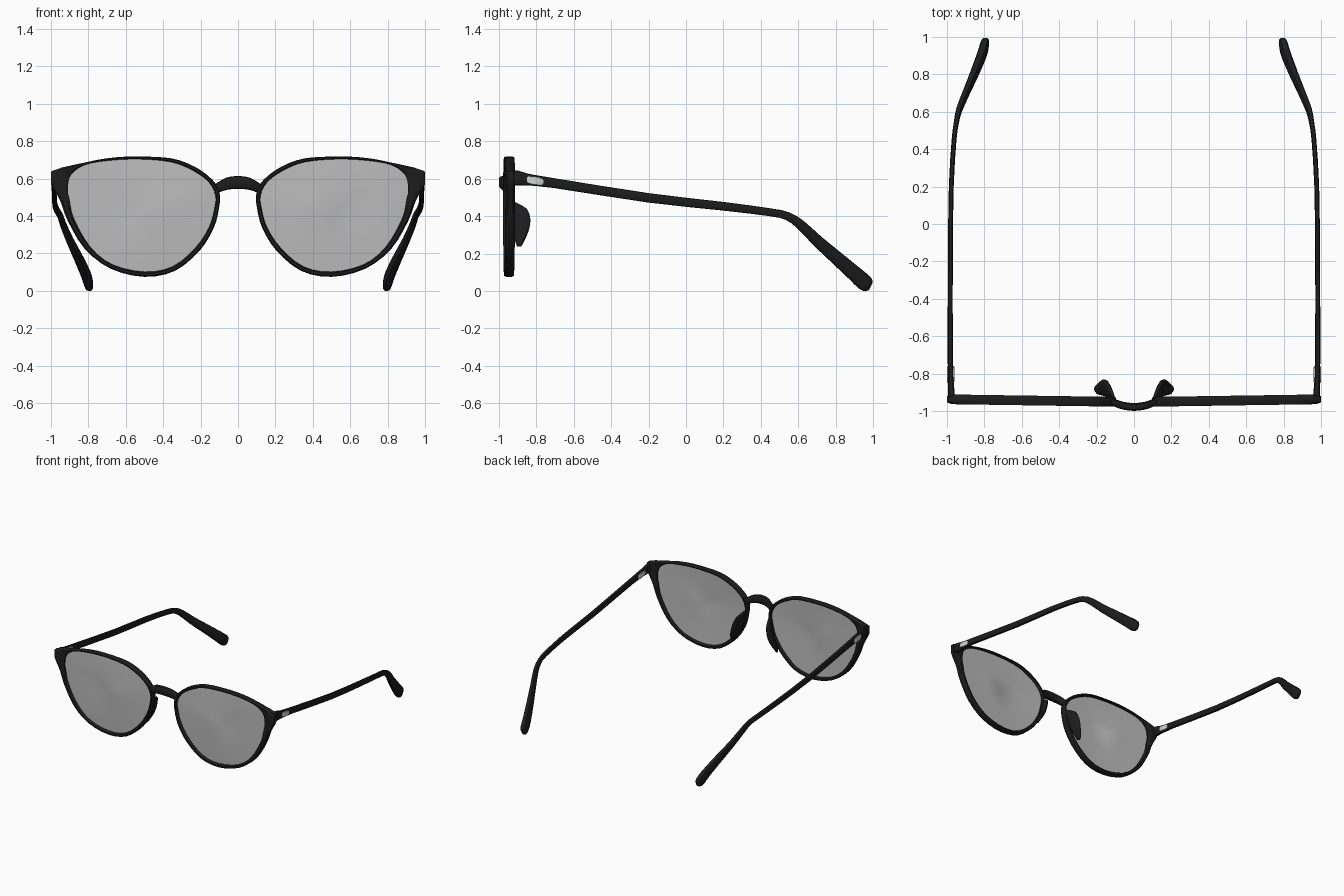
import bpy, bmesh, math
from mathutils import Vector

if "Cube" in bpy.data.objects:
    bpy.data.objects.remove(bpy.data.objects["Cube"])


def material(name, rgb):
    m = bpy.data.materials.new(name)
    m.diffuse_color = (*rgb, 1)
    m.use_nodes = True
    m.node_tree.nodes["Principled BSDF"].inputs["Base Color"].default_value = m.diffuse_color
    return m


BLACK = material("black_plastic", (0.012, 0.012, 0.012))
LENS = material("grey_lens", (0.50, 0.50, 0.50))
METAL = material("light_metal", (0.68, 0.68, 0.68))


def spline(pts, sub, closed=False):
    """Catmull-Rom resampling of points of any dimension."""
    n, out = len(pts), []
    for i in range(n if closed else n - 1):
        if closed:
            p = [pts[(i + k) % n] for k in (-1, 0, 1, 2)]
        else:
            p = [pts[min(max(i + k, 0), n - 1)] for k in (-1, 0, 1, 2)]
        for s in range(sub):
            t = s / sub
            out.append([0.5 * (2 * b + (c - a) * t + (2 * a - 5 * b + 4 * c - d) * t * t
                               + (3 * b - a - 3 * c + d) * t ** 3) for a, b, c, d in zip(*p)])
    if not closed:
        out.append(list(pts[-1]))
    return out


def loft(name, rings, mat, side=1, loop=False, angle=40):
    """Skin a list of rings; caps the ends unless the rings form a loop."""
    bm = bmesh.new()
    vs = [[bm.verts.new((side * x, y, z)) for x, y, z in r] for r in rings]
    n = len(vs[0])
    pairs = list(zip(vs, vs[1:])) + ([(vs[-1], vs[0])] if loop else [])
    for a, b in pairs:
        for i in range(n):
            j = (i + 1) % n
            bm.faces.new((a[i], a[j], b[j], b[i]))
    if not loop:
        bm.faces.new(vs[0])
        bm.faces.new(vs[-1])
    bmesh.ops.recalc_face_normals(bm, faces=bm.faces)
    me = bpy.data.meshes.new(name)
    bm.to_mesh(me)
    bm.free()
    me.materials.append(mat)
    me.polygons.foreach_set("use_smooth", [True] * len(me.polygons))
    me.set_sharp_from_angle(angle=math.radians(angle))
    ob = bpy.data.objects.new(name, me)
    bpy.context.collection.objects.link(ob)
    return ob


def oval(centre, u, v, n=12, power=0.65):
    """Superellipse ring spanned by half-axes u and v."""
    ring = []
    for k in range(n):
        a = 2 * math.pi * k / n
        c, s = math.cos(a), math.sin(a)
        ring.append(Vector(centre) + Vector(u) * math.copysign(abs(c) ** power, c)
                    + Vector(v) * math.copysign(abs(s) ** power, s))
    return ring


def front_y(x):
    return -0.978 + 0.015 * x


# matched outlines: outer x, outer z, lens x, lens z
RIM = [(.567, .718, .524, .704), (.364, .71, .353, .688), (.23, .663, .235, .64),
       (.135, .592, .155, .58), (.098, .52, .12, .51), (.102, .44, .126, .44),
       (.13, .335, .155, .34), (.205, .215, .23, .228), (.337, .107, .35, .13),
       (.5, .075, .497, .102), (.68, .118, .67, .14), (.82, .225, .79, .235),
       (.91, .374, .877, .385), (.95, .48, .9, .48), (.998, .575, .91, .545),
       (.998, .64, .893, .62), (.80, .69, .82, .673), (.69, .71, .69, .697)]
rim = spline(RIM, 3, closed=True)
PROFILE = [(0, .2), (.25, 0), (.75, 0), (1, .2), (1, .8), (.75, 1), (.25, 1), (0, .8)]

# temple stations: y, x, z, half width, half height
TEMPLE = [(-.95, .975, .605, .02, .04), (-.9, .977, .603, .018, .04),
          (-.85, .979, .595, .016, .032), (-.7, .982, .575, .014, .026),
          (-.2, .982, .497, .013, .025), (.2, .977, .452, .013, .023),
          (.45, .962, .42, .013, .021), (.54, .95, .400, .014, .022),
          (.61, .935, .355, .016, .026), (.7, .898, .268, .018, .031),
          (.8, .855, .18, .022, .036), (.9, .815, .092, .025, .041),
          (.95, .8, .047, .024, .044), (.975, .795, .028, .02, .035),
          (.985, .792, .022, .01, .018)]
temple = spline(TEMPLE, 2)

# nose pad stations: z, rim-side x, y, back x, y, half thickness
PAD = [(.475, .105, -.935, .115, -.915, .008), (.44, .115, -.935, .14, -.85, .013),
       (.38, .13, -.935, .16, -.83, .017), (.32, .15, -.92, .18, -.84, .02),
       (.265, .182, -.91, .205, -.865, .017), (.238, .195, -.9, .207, -.88, .008)]

for side, tag in ((1, "right"), (-1, "left")):
    # rim with end piece
    rings = []
    for ox, oz, ix, iz in rim:
        ox = min(ox, 1.0)
        rings.append([(ox + (ix - ox) * u, front_y(ox + (ix - ox) * u) + 0.052 * v,
                       oz + (iz - oz) * u) for u, v in PROFILE])
    loft(tag + "_rim", rings, BLACK, side, loop=True)

    # lens: gently domed, closed disc
    rings = []
    for y0, scales in ((-.002, (.05, .4, .75, 1.004)), (.006, (1.004, .75, .4, .05))):
        for s in scales:
            rings.append([(.515 + (ix - .515) * s,
                           front_y(ix) + .024 + y0 - .008 * (1 - s * s),
                           .42 + (iz - .42) * s) for _, _, ix, iz in rim])
    loft(tag + "_lens", rings, LENS, side)

    # temple arm, sections square to its path in side view
    rings = []
    for i, (y, x, z, hw, hh) in enumerate(temple):
        a, b = temple[max(i - 1, 0)], temple[min(i + 1, len(temple) - 1)]
        t = Vector((0, b[0] - a[0], b[2] - a[2])).normalized()
        rings.append(oval((x, y, z), (hw, 0, 0), (0, -t.z * hh, t.y * hh)))
    loft(tag + "_temple", rings, BLACK, side)

    # hinge plate showing on both faces of the temple
    rings = [oval((x, -.805, .588), (0, .045 * k, -.006 * k), (0, 0, .022 * k), 16)
             for x, k in ((.961, .9), (.964, 1), (.996, 1), (.999, .9))]
    loft(tag + "_hinge", rings, METAL, side)

    # nose pad
    rings = []
    for z, fx, fy, bx, by, h in spline(PAD, 2):
        d = Vector((bx - fx, by - fy, 0)) / 2
        n = Vector((d.y, -d.x, 0)).normalized() * h
        rings.append(oval(((fx + bx) / 2, (fy + by) / 2, z), d, n, 12, .85))
    loft(tag + "_nose_pad", rings, BLACK, side)

# bridge: x, y, z, half depth, half height
half = [(0, -.978, .58, .021, .034), (.06, -.971, .573, .021, .033),
        (.1, -.957, .556, .021, .029), (.125, -.95, .545, .02, .024)]
path = spline([(-x, *r) for x, *r in half[:0:-1]] + half, 3)
loft("bridge", [oval((x, y, z), (0, d, 0), (0, 0, h)) for x, y, z, d, h in path], BLACK)
